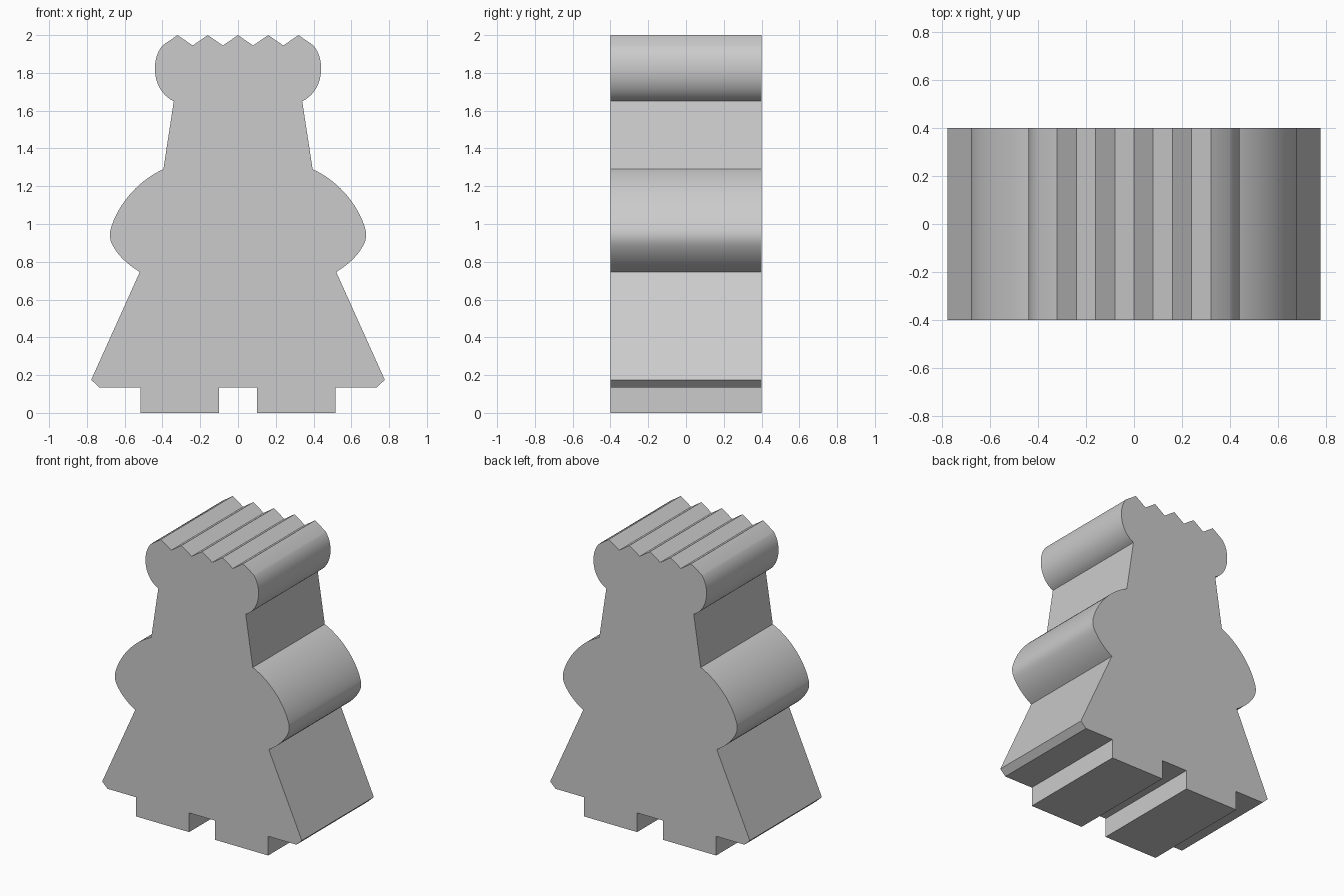
import bpy, bmesh, math
from mathutils import Vector
from mathutils.geometry import interpolate_bezier

if "Cube" in bpy.data.objects:
    bpy.data.objects.remove(bpy.data.objects["Cube"])

HALF_DEPTH = 0.4


def curve(p0, c0, c1, p1, n=12):
    """Bezier points without the first one, so pieces chain together."""
    pts = interpolate_bezier(Vector(p0), Vector(c0), Vector(c1), Vector(p1), n)
    return [(p.x, p.y) for p in pts[1:]]


# Right half of the outline, from the top centre down to the gap between the feet
# Crown teeth
half = [(0, 2.0)]
for i in range(2):
    half += [(0.08 + 0.16 * i, 1.945), (0.16 + 0.16 * i, 2.0)]
# Rounded head side
half += [(0.40, 1.945)]
half += curve((0.40, 1.945), (0.428, 1.91), (0.44, 1.87), (0.44, 1.82))
half += curve((0.44, 1.82), (0.44, 1.75), (0.405, 1.68), (0.34, 1.65))
# Neck and bulging arm
half += [(0.395, 1.29)]
half += curve((0.395, 1.29), (0.53, 1.23), (0.64, 1.10), (0.675, 0.97), 16)
half += curve((0.675, 0.97), (0.68, 0.95), (0.68, 0.93), (0.672, 0.905), 6)
half += curve((0.672, 0.905), (0.645, 0.84), (0.585, 0.785), (0.52, 0.746), 10)
# Skirt, hem and foot
half += [(0.777, 0.175), (0.735, 0.135), (0.515, 0.135),
         (0.515, 0), (0.10, 0), (0.10, 0.135)]

# Mirror the outline and extrude it through the depth
outline = half + [(-x, z) for x, z in reversed(half[1:])]
bm = bmesh.new()
front = bm.faces.new([bm.verts.new((x, -HALF_DEPTH, z)) for x, z in outline])
result = bmesh.ops.extrude_face_region(bm, geom=[front], use_keep_orig=True)
verts = [g for g in result["geom"] if isinstance(g, bmesh.types.BMVert)]
bmesh.ops.translate(bm, verts=verts, vec=(0, 2 * HALF_DEPTH, 0))
bmesh.ops.recalc_face_normals(bm, faces=bm.faces)

mesh = bpy.data.meshes.new("crowned_figure")
bm.to_mesh(mesh)
bm.free()
obj = bpy.data.objects.new("crowned_figure", mesh)
bpy.context.collection.objects.link(obj)

# Smooth the rounded sides, keep corners sharp
bpy.context.view_layer.objects.active = obj
obj.select_set(True)
bpy.ops.object.shade_smooth_by_angle(angle=math.radians(25))
